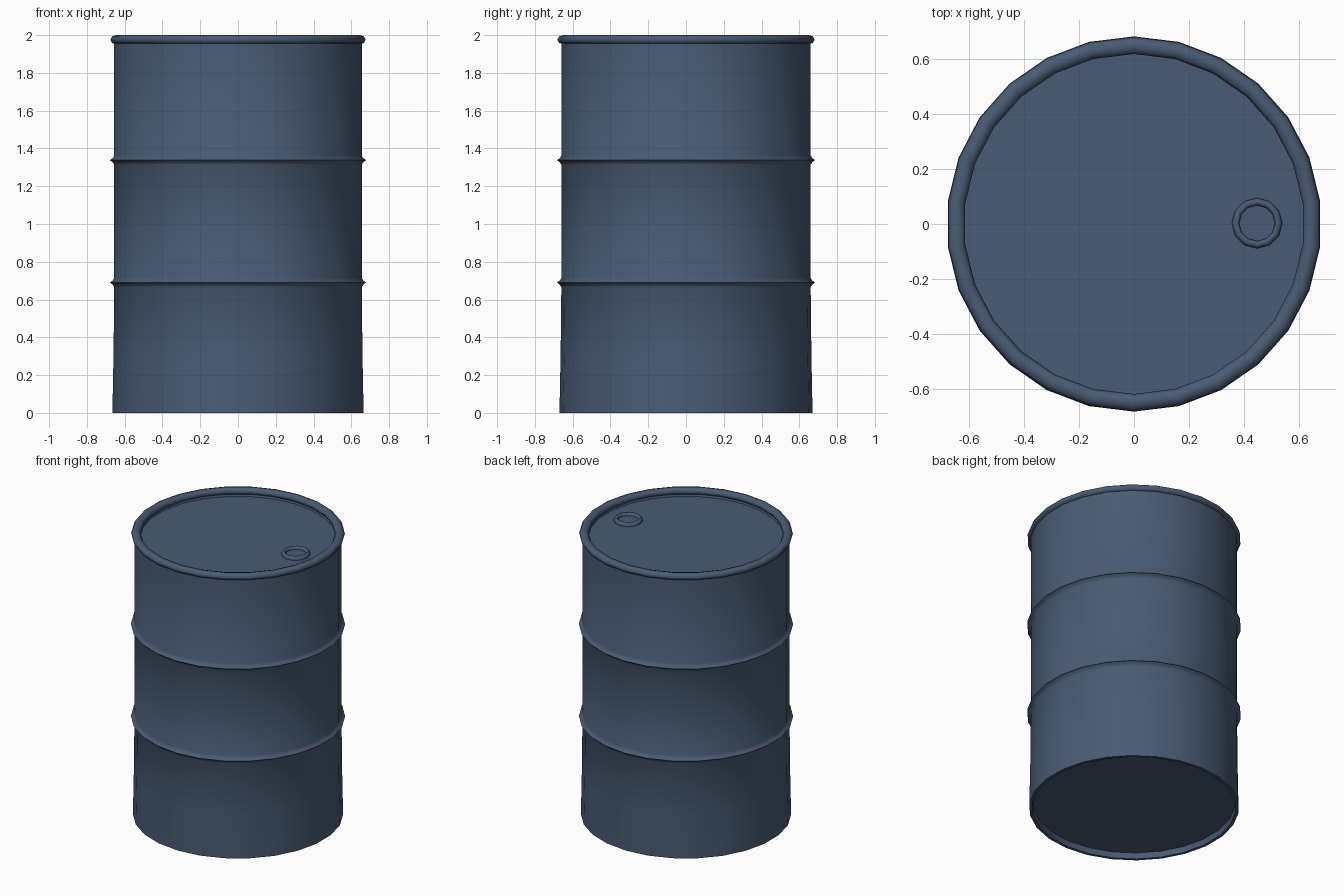
import bpy, bmesh, math

if "Cube" in bpy.data.objects:
    bpy.data.objects.remove(bpy.data.objects["Cube"])

# single painted-steel colour
steel = bpy.data.materials.new("blue_grey_steel")
steel.diffuse_color = (0.066, 0.105, 0.172, 1)
steel.use_nodes = True
steel.node_tree.nodes["Principled BSDF"].inputs["Base Color"].default_value = steel.diffuse_color


def lathe(name, profile, sides, centre=(0, 0), start=math.pi / 2, closed=False, angle=50):
    """Spin a (radius, z) profile round z; radius 0 makes a pole."""
    bm = bmesh.new()
    rings = []
    for r, z in profile:
        if r == 0:
            rings.append([bm.verts.new((centre[0], centre[1], z))] * sides)
        else:
            rings.append([bm.verts.new((centre[0] + r * math.cos(start + 2 * math.pi * i / sides),
                                        centre[1] + r * math.sin(start + 2 * math.pi * i / sides), z))
                          for i in range(sides)])
    pairs = list(zip(rings, rings[1:]))
    if closed:
        pairs.append((rings[-1], rings[0]))
    for a, b in pairs:
        for i in range(sides):
            j = (i + 1) % sides
            quad = list(dict.fromkeys([a[i], a[j], b[j], b[i]]))
            bm.faces.new(quad)
    bmesh.ops.recalc_face_normals(bm, faces=bm.faces)
    me = bpy.data.meshes.new(name)
    bm.to_mesh(me)
    bm.free()
    me.materials.append(steel)
    ob = bpy.data.objects.new(name, me)
    bpy.context.collection.objects.link(ob)
    bpy.ops.object.select_all(action='DESELECT')
    ob.select_set(True)
    bpy.context.view_layer.objects.active = ob
    bpy.ops.object.shade_smooth_by_angle(angle=math.radians(angle))
    return ob


SIDES = 26

# body shell with two hoops, recessed bottom and recessed lid
body = [(0, 0.04), (0.645, 0.04), (0.65, 0.0), (0.67, 0.0), (0.664, 0.3)]
for z in (0.69, 1.338):
    body += [(0.66, z - 0.025), (0.667, z - 0.012), (0.683, z), (0.667, z + 0.012), (0.66, z + 0.025)]
body += [(0.66, 1.965), (0.63, 1.965), (0.625, 1.945), (0, 1.945)]
lathe("drum_body", body, SIDES)

# rolled top rim
rim = [(0.65 + 0.031 * math.cos(math.radians(a)), 1.976 + 0.024 * math.sin(math.radians(a)))
       for a in range(0, 360, 45)]
lathe("top_rim", rim, SIDES, closed=True, angle=70)

# filler cap: raised ring with a sunken centre
cap = [(0.092, 1.94), (0.092, 1.957), (0.084, 1.968), (0.072, 1.968), (0.065, 1.957), (0.065, 1.95), (0, 1.95)]
lathe("filler_cap", cap, 12, centre=(0.448, 0.003), angle=60)
